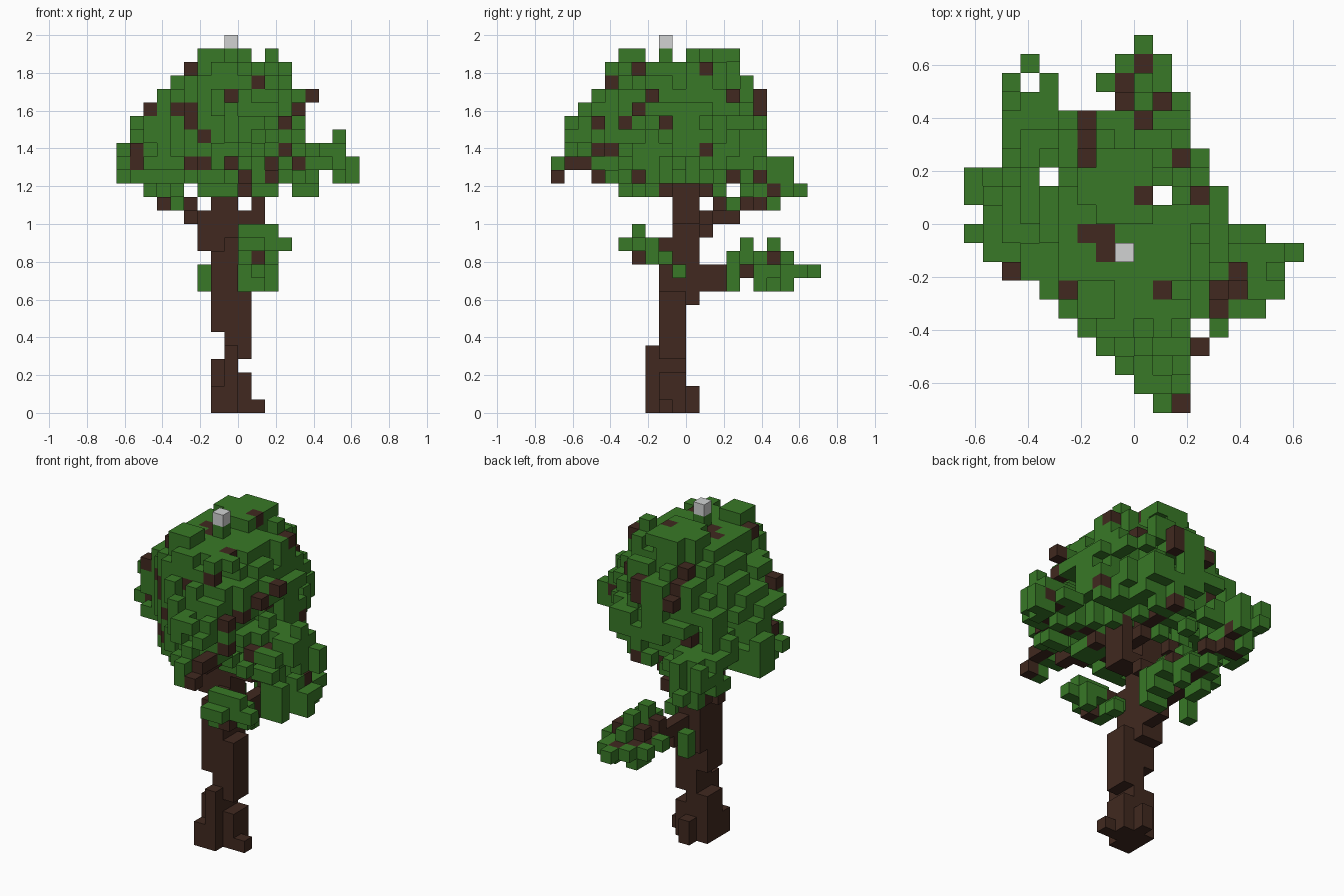
import bpy
import bmesh
import random
from itertools import product
from mathutils import Vector

cube = bpy.data.objects.get("Cube")
if cube:
    bpy.data.objects.remove(cube, do_unlink=True)

random.seed(7)
UNIT = 2 / 28                      # edge of one block
ORIGIN = Vector((9, 10, 0))        # block grid position of the world origin


def material(name, colour):
    mat = bpy.data.materials.new(name)
    mat.use_nodes = True
    mat.diffuse_color = (*colour, 1)
    mat.node_tree.nodes["Principled BSDF"].inputs["Base Color"].default_value = (*colour, 1)
    return mat


def stack(x, y, z, wide=1, deep=1, tall=1):
    """A cuboid of blocks growing from its lowest corner."""
    return set(product(range(x, x + wide), range(y, y + deep), range(z, z + tall)))


def branch(*points):
    """A stepped line of blocks through the points."""
    blocks = set()
    for a, b in zip(points, points[1:]):
        a, b = Vector(a), Vector(b)
        steps = int(max(abs(c) for c in b - a))
        for s in range(steps + 1):
            blocks.add(tuple(int(c + 0.5) for c in a.lerp(b, s / steps)))
    return blocks


def puff(centre, radii, keep=0.75):
    """A ragged ellipsoid of leaf blocks."""
    blocks = set()
    for p in product(*(range(int(c - r), int(c + r) + 2) for c, r in zip(centre, radii))):
        d = sum(((a - c) / r) ** 2 for a, c, r in zip(p, centre, radii))
        if d < 0.3 or (d <= 1 and random.random() < keep):
            blocks.add(p)
    return blocks


def outermost(blocks, axis, sign, spots):
    """The blocks met first when looking along an axis at the given spots."""
    found = set()
    for spot in spots:
        line = [p for p in blocks if p[:axis] + p[axis + 1:] == spot]
        if line:
            found.add(max(line, key=lambda p: sign * p[axis]))
    return found


# Trunk: stepped foot, slim stem and thicker fork
trunk = stack(7, 8, 0, wide=2, deep=2, tall=4) | stack(8, 7, 0, tall=5)
trunk |= stack(7, 7, 0, tall=2) | stack(9, 8, 0, deep=2, tall=3)
trunk |= stack(10, 8, 0) | stack(8, 10, 0, tall=2)
trunk |= stack(8, 8, 4, wide=2, deep=2, tall=5) | stack(7, 8, 6, deep=2, tall=6)
trunk |= stack(8, 8, 9, tall=3) | stack(7, 9, 8, wide=2, deep=2, tall=11)
trunk |= stack(6, 9, 12, tall=3) | stack(9, 9, 14, wide=2, deep=2)
trunk |= stack(10, 9, 15, deep=2, tall=3) | stack(6, 9, 16, tall=3)

# Branches
branches = (
    branch((6, 10, 14), (5, 13, 14), (4, 15, 15), (4, 16, 16))
    | branch((10, 9, 16), (13, 7, 17), (14, 7, 18), (16, 8, 18))
    | branch((8, 8, 16), (10, 4, 17), (11, 1, 18))
    | branch((7, 9, 17), (1, 9, 18))
    | branch((9, 10, 16), (9, 13, 17), (9, 14, 19))
    | branch((8, 11, 9), (8, 13, 10), (9, 18, 10))
    | branch((8, 8, 12), (9, 7, 12), (10, 6, 11))
    | {(8, 11, 10), (8, 12, 9), (8, 14, 11), (10, 16, 11), (8, 16, 11), (8, 17, 10),
       (9, 11, 13), (8, 11, 13), (7, 12, 15), (3, 15, 15)})

# Leaves on the low back branch
low_leaves = stack(8, 18, 10, wide=3) | stack(7, 17, 10, wide=4) | stack(9, 14, 11, tall=2)
low_leaves |= stack(9, 16, 11, deep=2) | stack(10, 15, 9, wide=2) | stack(9, 13, 9, wide=2, tall=3)
low_leaves |= stack(6, 13, 9, tall=2) | stack(8, 16, 9, deep=2) | stack(10, 15, 10, wide=2, deep=2)
low_leaves |= {(9, 19, 10), (9, 16, 12), (10, 17, 9), (10, 15, 11), (7, 15, 10)}

# Leaves on the low front branch
low_leaves |= stack(9, 6, 12, wide=3, deep=2) | stack(9, 6, 13, wide=3) | stack(9, 5, 12, wide=2)
low_leaves |= stack(9, 6, 11, deep=3) | {(12, 6, 12), (11, 7, 11), (10, 9, 10)}

# Plan outline of the crown: first and last block of each row, front to back
FIRST_BLOCK = (10, 9, 8, 7, 6, 5, 4, 2, 1, 0, 1, 0, 0, 1, 2, 2, 2, 2, 3)
LAST_BLOCK = (11, 11, 11, 12, 11, 15, 16, 16, 17, 16, 13, 13, 13, 12, 12, 11, 5, 4, 3)
GAPS = {(4, 12), (10, 11), (3, 17)}

# Crown layers: height, x range, y range, share of blocks kept
LAYERS = [(16, 4, 11, 5, 14, 0.3), (17, 3, 12, 4, 15, 0.5), (18, 2, 13, 3, 14, 0.85)]
LAYERS += [(z, 1, 13, 2, 15, 0.95) for z in (19, 20, 21)]
LAYERS += [(z, z - 20, 35 - z, 2, 15, 0.95) for z in (22, 23)]
LAYERS += [(z, z - 20, 12, 4, 38 - z, 0.95) for z in (24, 25)]

crown = set()
for z, x0, x1, y0, y1, density in LAYERS:
    rx, ry = (x1 - x0) / 2 + 0.5, (y1 - y0) / 2 + 0.5
    for x, y in product(range(x0, x1 + 1), range(y0, y1 + 1)):
        d = abs((x - x0 + 0.5) / rx - 1) ** 2.1 + abs((y - y0 + 0.5) / ry - 1) ** 2.1
        ragged = 1 if d < 0.5 else 0.68
        if d <= 1.05 and random.random() < density * ragged:
            crown.add((x, y, z))

# Side clumps of the crown
crown |= puff((14.5, 7, 18), (2.9, 2.5, 1.6))
crown |= puff((10.2, 3, 20), (2.2, 2.3, 2.2))
crown |= puff((3.4, 15.2, 17), (2.2, 2.4, 1.8), 0.65)
crown |= puff((9.5, 13.8, 19.5), (2.4, 1.8, 2.6), 0.65)
crown |= puff((1.4, 10.6, 18), (1.9, 2.6, 1.5))
crown = {(x, y, z) for x, y, z in crown if 0 < y < len(FIRST_BLOCK)
         and FIRST_BLOCK[y] <= x <= LAST_BLOCK[y] and (x, y) not in GAPS
         and not (z == 17 and y in (2, 3, 6, 11)) and not (z == 16 and x in (5, 9, 12))}

# Stray tufts at the tips
crown |= stack(10, 0, 17, wide=2) | stack(9, 1, 18, wide=3) | stack(9, 1, 20, tall=2)
crown |= stack(8, 2, 20, tall=2) | stack(17, 8, 17, tall=2) | stack(16, 7, 19, tall=2)
crown |= stack(13, 7, 23, wide=2) | stack(0, 11, 17, deep=2, tall=3) | stack(4, 13, 15, deep=2)
crown |= stack(8, 15, 22, tall=2) | stack(13, 6, 16, wide=2) | stack(10, 6, 16, wide=2, deep=2)
crown |= {(10, 0, 18), (10, 1, 19), (13, 4, 17), (0, 9, 18), (3, 18, 16), (2, 17, 18),
          (4, 17, 16), (3, 16, 15), (11, 15, 19)}

# Tufts on top
crown |= stack(7, 10, 26, wide=3, deep=4) | stack(6, 11, 26, deep=2)
crown |= stack(6, 5, 26, wide=2, deep=2) | {(11, 11, 26), (8, 8, 26)}

# Bare twigs poking through the crown: front, left side, top, then the other two sides
twigs = outermost(crown, 1, -1, [(10, 24), (8, 23), (5, 21), (6, 20), (12, 21), (12, 19),
                                 (5, 18), (6, 18), (8, 18), (9, 17), (11, 17)])
twigs |= outermost(crown, 0, 1, [(11, 25), (13, 23), (6, 22), (5, 21), (8, 21), (11, 19),
                                 (4, 19)])
twigs |= outermost(crown, 2, 1, [(9, 11), (7, 9), (6, 9), (7, 8), (5, 6), (10, 6), (14, 7),
                                 (14, 6), (13, 5), (6, 13)])
for axis, sign in ((1, 1), (0, -1)):
    spots = [(random.randint(3, 11), random.randint(17, 23)) for n in range(6)]
    twigs |= outermost(crown, axis, sign, spots)

top_block = {(8, 8, 27)}

# Give each block to one part only
branches -= trunk
twigs -= trunk | branches
low_leaves -= trunk | branches
crown -= trunk | branches | twigs | low_leaves
everything = trunk | branches | twigs | low_leaves | crown | top_block


def build(name, blocks, mat):
    """Mesh of the outer faces of a set of blocks."""
    bm = bmesh.new()
    corners = {}
    for p in sorted(blocks):
        for axis, sign in product(range(3), (0, 1)):
            beside = list(p)
            beside[axis] += 2 * sign - 1
            if tuple(beside) in everything:
                continue
            loop = []
            for u, v in ((0, 0), (1, 0), (1, 1), (0, 1)):
                corner = list(p)
                corner[axis] += sign
                corner[(axis + 1) % 3] += u
                corner[(axis + 2) % 3] += v
                corner = tuple(corner)
                if corner not in corners:
                    corners[corner] = bm.verts.new((Vector(corner) - ORIGIN) * UNIT)
                loop.append(corners[corner])
            bm.faces.new(loop if sign else loop[::-1])
    mesh = bpy.data.meshes.new(name)
    bm.to_mesh(mesh)
    bm.free()
    mesh.materials.append(mat)
    bpy.context.collection.objects.link(bpy.data.objects.new(name, mesh))


bark = material("bark_brown", (0.052, 0.022, 0.014))
leaf = material("leaf_green", (0.04, 0.19, 0.02))
stone = material("pale_grey", (0.64, 0.65, 0.65))

build("trunk", trunk, bark)
build("branches", branches, bark)
build("twigs", twigs, bark)
build("low_leaves", low_leaves, leaf)
build("crown_leaves", crown, leaf)
build("top_block", top_block, stone)
